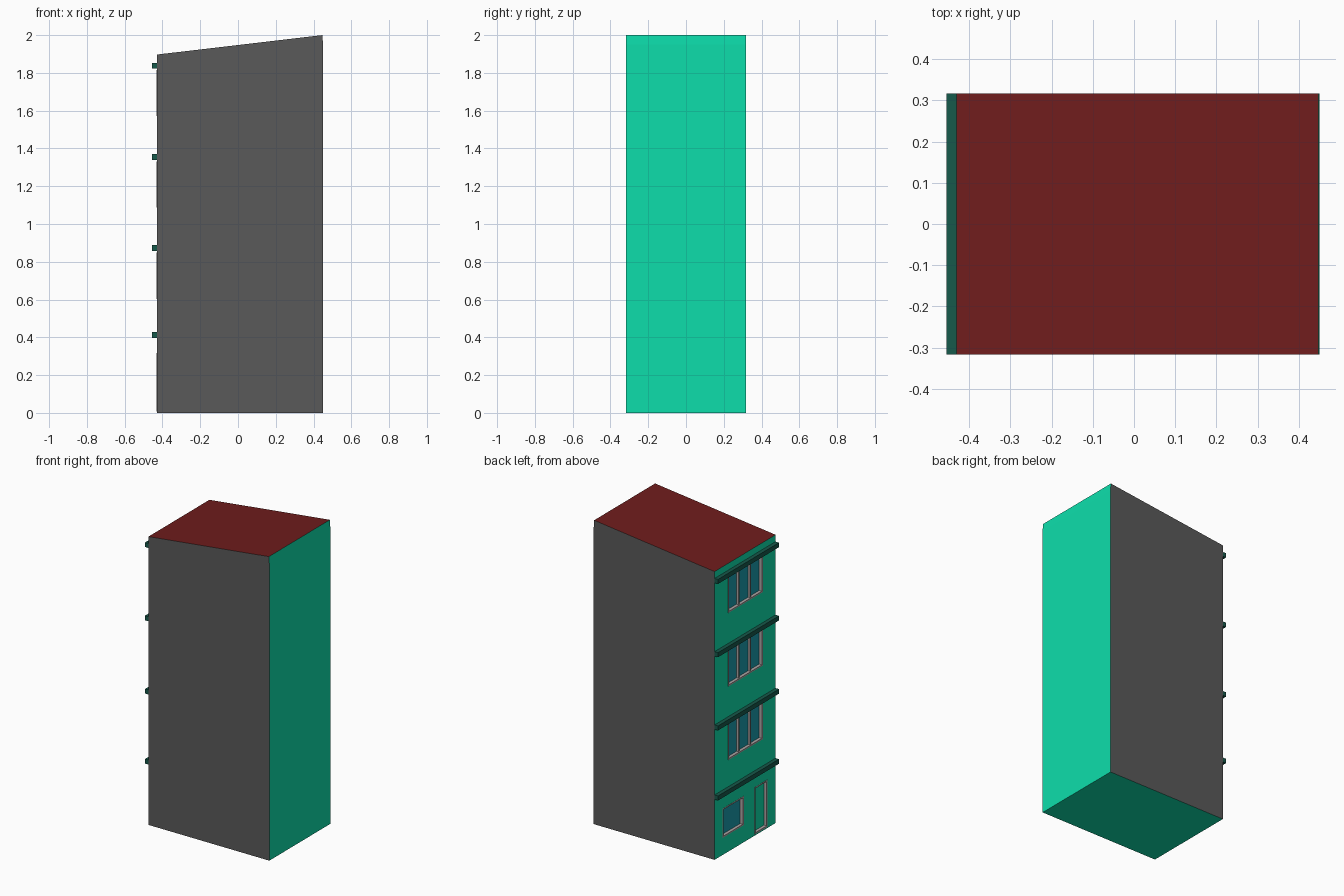
import bpy, bmesh

if "Cube" in bpy.data.objects:
    bpy.data.objects.remove(bpy.data.objects["Cube"])

HW = 0.317      # half width of the house (y)
FX = -0.43      # plane of the facade
DEPTH = 0.022   # recess of windows and door


def material(name, rgb):
    m = bpy.data.materials.new(name)
    m.diffuse_color = (*rgb, 1)
    m.use_nodes = True
    m.node_tree.nodes["Principled BSDF"].inputs["Base Color"].default_value = m.diffuse_color
    return m


GREEN = material("green_plaster", (0.004, 0.73, 0.41))
GREY = material("grey_wall", (0.10, 0.10, 0.10))
RED = material("roof_red", (0.16, 0.012, 0.012))
DARK = material("ledge_green", (0.008, 0.10, 0.07))
GLASS = material("window_glass", (0.01, 0.34, 0.42))
FRAME = material("frame_grey", (0.42, 0.38, 0.38))


def finish(name, bm, *mats):
    bmesh.ops.recalc_face_normals(bm, faces=bm.faces)
    me = bpy.data.meshes.new(name)
    bm.to_mesh(me)
    bm.free()
    for m in mats:
        me.materials.append(m)
    ob = bpy.data.objects.new(name, me)
    bpy.context.collection.objects.link(ob)
    return ob


def boxes(name, mat, *specs):
    """One object from boxes given as (x0, x1, y0, y1, z0, z1)."""
    bm = bmesh.new()
    for x0, x1, y0, y1, z0, z1 in specs:
        for v in bmesh.ops.create_cube(bm, size=1)["verts"]:
            v.co = (x1 if v.co.x > 0 else x0, y1 if v.co.y > 0 else y0,
                    z1 if v.co.z > 0 else z0)
    return finish(name, bm, mat)


# House body: side profile with sloping roof, extruded across y
bm = bmesh.new()
profile = [(FX, 0), (0.45, 0), (0.45, 1.95), (0.447, 2.0), (FX, 1.897)]
face = bm.faces.new([bm.verts.new((x, -HW, z)) for x, z in profile])
ext = bmesh.ops.extrude_face_region(bm, geom=[face])["geom"]
bmesh.ops.translate(bm, vec=(0, 2 * HW, 0),
                    verts=[g for g in ext if isinstance(g, bmesh.types.BMVert)])
bmesh.ops.recalc_face_normals(bm, faces=bm.faces)
for f in bm.faces:
    f.material_index = 1 if abs(f.normal.y) > 0.9 else 2 if f.normal.z > 0.5 else 0
body = finish("house_body", bm, GREEN, GREY, RED)

# Openings: (name, y0, y1, z0, z1, pane count, fill material)
openings = [("ground_window", 0.015, 0.234, 0.113, 0.305, 1, GLASS),
            ("door", -0.232, -0.10, 0.008, 0.318, 1, GREEN)]
for i in range(3):
    z = 0.603 + 0.484 * i
    openings.append((f"floor_{i + 1}_window", -0.183, 0.176, z, z + 0.245, 3, GLASS))

# Cut the recesses into the facade
cutter = boxes("opening_cutter", GREEN,
               *[(FX - 0.05, FX + DEPTH, *o[1:5]) for o in openings])
mod = body.modifiers.new("openings", "BOOLEAN")
mod.operation, mod.solver, mod.object = "DIFFERENCE", "EXACT", cutter
bpy.context.view_layer.objects.active = body
bpy.ops.object.modifier_apply(modifier=mod.name)
bpy.data.objects.remove(cutter)

# Frames with mullions, and the panes or door leaf behind them
T = 0.009
for name, y0, y1, z0, z1, panes, fill in openings:
    xs = (FX - 0.001, FX + DEPTH)
    bars = [(*xs, y0, y0 + T, z0, z1), (*xs, y1 - T, y1, z0, z1),
            (*xs, y0 + T, y1 - T, z0, z0 + T), (*xs, y0 + T, y1 - T, z1 - T, z1)]
    for k in range(1, panes):
        y = y0 + (y1 - y0) * k / panes
        bars.append((FX + 0.006, FX + DEPTH, y - T / 2, y + T / 2, z0 + T, z1 - T))
    boxes(name + "_frame", FRAME, *bars)
    boxes(name + "_panel", fill,
          (FX + DEPTH - 0.003, FX + DEPTH + 0.003, y0 + T, y1 - T, z0 + T, z1 - T))

# Projecting ledges above each storey
for i, z in enumerate((0.412, 0.873, 1.355, 1.837)):
    boxes(f"ledge_{i}", DARK, (-0.455, FX + 0.002, -HW, HW, z - 0.015, z + 0.015))
